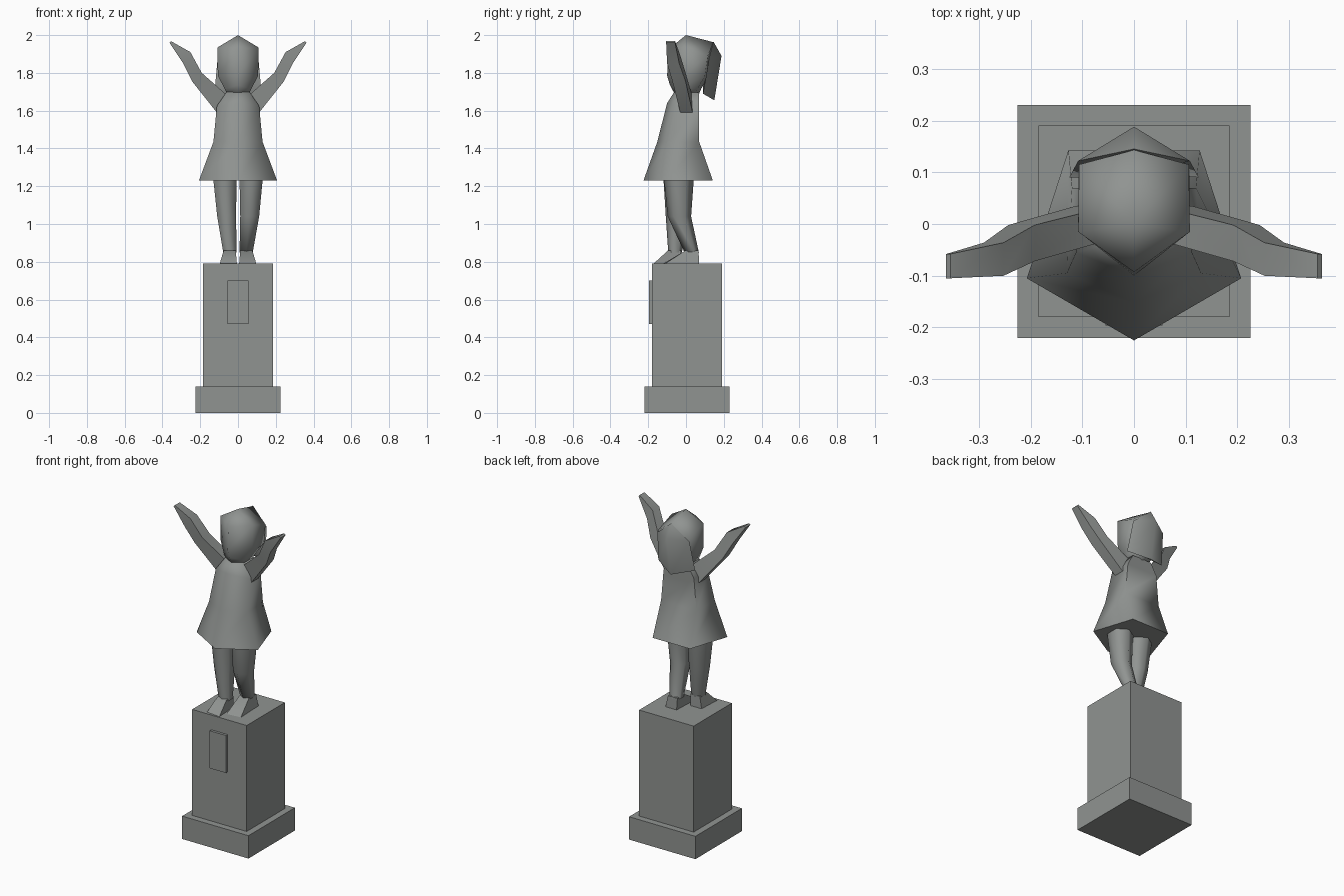
import bpy, bmesh, math
from mathutils import Vector

if "Cube" in bpy.data.objects:
    bpy.data.objects.remove(bpy.data.objects["Cube"])

stone = bpy.data.materials.new("weathered grey stone")
stone.diffuse_color = (0.28, 0.295, 0.285, 1)
stone.use_nodes = True
stone.node_tree.nodes["Principled BSDF"].inputs["Base Color"].default_value = stone.diffuse_color


def finish(name, bm, smooth=None):
    bmesh.ops.remove_doubles(bm, verts=bm.verts, dist=0.0005)
    bmesh.ops.recalc_face_normals(bm, faces=bm.faces)
    me = bpy.data.meshes.new(name)
    bm.to_mesh(me)
    bm.free()
    me.materials.append(stone)
    ob = bpy.data.objects.new(name, me)
    bpy.context.collection.objects.link(ob)
    if smooth:
        bpy.ops.object.select_all(action='DESELECT')
        ob.select_set(True)
        bpy.context.view_layer.objects.active = ob
        bpy.ops.object.shade_smooth_by_angle(angle=math.radians(smooth))
    return ob


def box(name, x, y0, y1, z0, z1):
    bm = bmesh.new()
    bmesh.ops.create_cube(bm, size=1)
    for v in bm.verts:
        v.co = Vector((v.co.x * 2 * x, y0 + (v.co.y + .5) * (y1 - y0),
                       z0 + (v.co.z + .5) * (z1 - z0)))
    return finish(name, bm)


def loft(name, rings, smooth):
    """Skin a list of equal-count rings and cap the open ends."""
    bm = bmesh.new()
    vs = [[bm.verts.new(p) for p in r] for r in rings]
    n = len(rings[0])
    for a, b in zip(vs, vs[1:]):
        for i in range(n):
            j = (i + 1) % n
            bm.faces.new((a[i], a[j], b[j], b[i]))
    for r, v in ((rings[0], vs[0]), (rings[-1], vs[-1])):
        if len(set(r)) > 1:
            bm.faces.new(v)
    return finish(name, bm, smooth)


def sym(half):
    """Complete a front-to-back half outline across x = 0."""
    return half + [(-x, y, z) for x, y, z in reversed(half) if x > 0]


def oval(x, y, z, rx, ry, n=6):
    return [(x + rx * math.cos(math.tau * (i + .5) / n) / math.cos(math.pi / n),
             y + ry * math.sin(math.tau * (i + .5) / n), z) for i in range(n)]


# Plinth
box("plinth_base", .225, -.22, .23, 0, .14)
box("plinth_block", .185, -.18, .19, .14, .79)
box("plaque", .055, -.196, -.18, .47, .70)

# Dress: five-sided, with a flared skirt
loft("dress", [
    sym([(0, -.225, 1.23), (.207, -.105, 1.23), (.127, .142, 1.23)]),
    sym([(0, -.152, 1.435), (.13, -.095, 1.435), (.12, .07, 1.435)]),
    sym([(0, -.1, 1.64), (.112, -.055, 1.625), (.103, .07, 1.625)]),
    sym([(0, -.065, 1.695), (.06, -.04, 1.70), (.065, .068, 1.695)]),
], 75)

# Head
loft("head", [
    sym([(0, -.055, 1.68), (.055, -.03, 1.68), (.055, .05, 1.68), (0, .065, 1.68)]),
    sym([(0, -.085, 1.735), (.07, -.035, 1.715), (.07, .06, 1.715), (0, .08, 1.715)]),
    sym([(0, -.1, 1.785), (.107, -.015, 1.785), (.107, .1, 1.785), (0, .12, 1.785)]),
    sym([(0, -.093, 1.925), (.108, -.015, 1.935), (.106, .115, 1.89), (0, .143, 1.963)]),
    [(0, 0, 2.0)] * 6,
], 80)

# Hair hanging down the back
loft("hair", [
    sym([(0, .1, 1.69), (.125, .09, 1.69), (0, .15, 1.655)]),
    sym([(0, .09, 1.875), (.108, .122, 1.875), (0, .188, 1.89)]),
    [(0, .145, 1.966)] * 4,
], 75)

# Legs: one straight, one bent back, each as (x, y, z, rx, ry) sections
legs = {
    "right_leg": (-1, [(.07, -.04, 1.25, .062, .08), (.06, -.045, 1.04, .05, .062),
                       (.043, -.058, .85, .035, .036)]),
    "left_leg": (1, [(.07, -.038, 1.25, .062, .08), (.062, -.035, 1.04, .05, .062),
                     (.043, .03, .85, .035, .038)]),
}
for name, (s, secs) in legs.items():
    loft(name, [oval(s * x, y, z, rx, ry) for x, y, z, rx, ry in secs], 75)

# Feet: wedges running from ankle to toe
for name, s, toe, heel in (("right_foot", -1, -.172, -.022), ("left_foot", 1, -.12, .07)):
    loft(name, [
        [(s * .006, toe, .79), (s * .097, toe + .01, .79),
         (s * .09, heel, .79), (s * .015, heel, .79)],
        [(s * .012, heel - .073, .86), (s * .076, heel - .073, .86),
         (s * .076, heel - .004, .86), (s * .012, heel - .004, .86)],
    ], 50)

# Raised arms: each section is inner (x, z), outer (x, z), front y, back y
arm = [((.045, 1.67), (.112, 1.59), -.03, .035),
       ((.192, 1.80), (.243, 1.755), -.072, -.002),
       ((.252, 1.91), (.29, 1.85), -.1, -.036),
       ((.355, 1.968), (.363, 1.96), -.105, -.058)]
for name, s in (("right_arm", -1), ("left_arm", 1)):
    loft(name, [[(s * a[0], f, a[1]), (s * b[0], f, b[1]),
                 (s * b[0], k, b[1]), (s * a[0], k, a[1])] for a, b, f, k in arm], 60)
